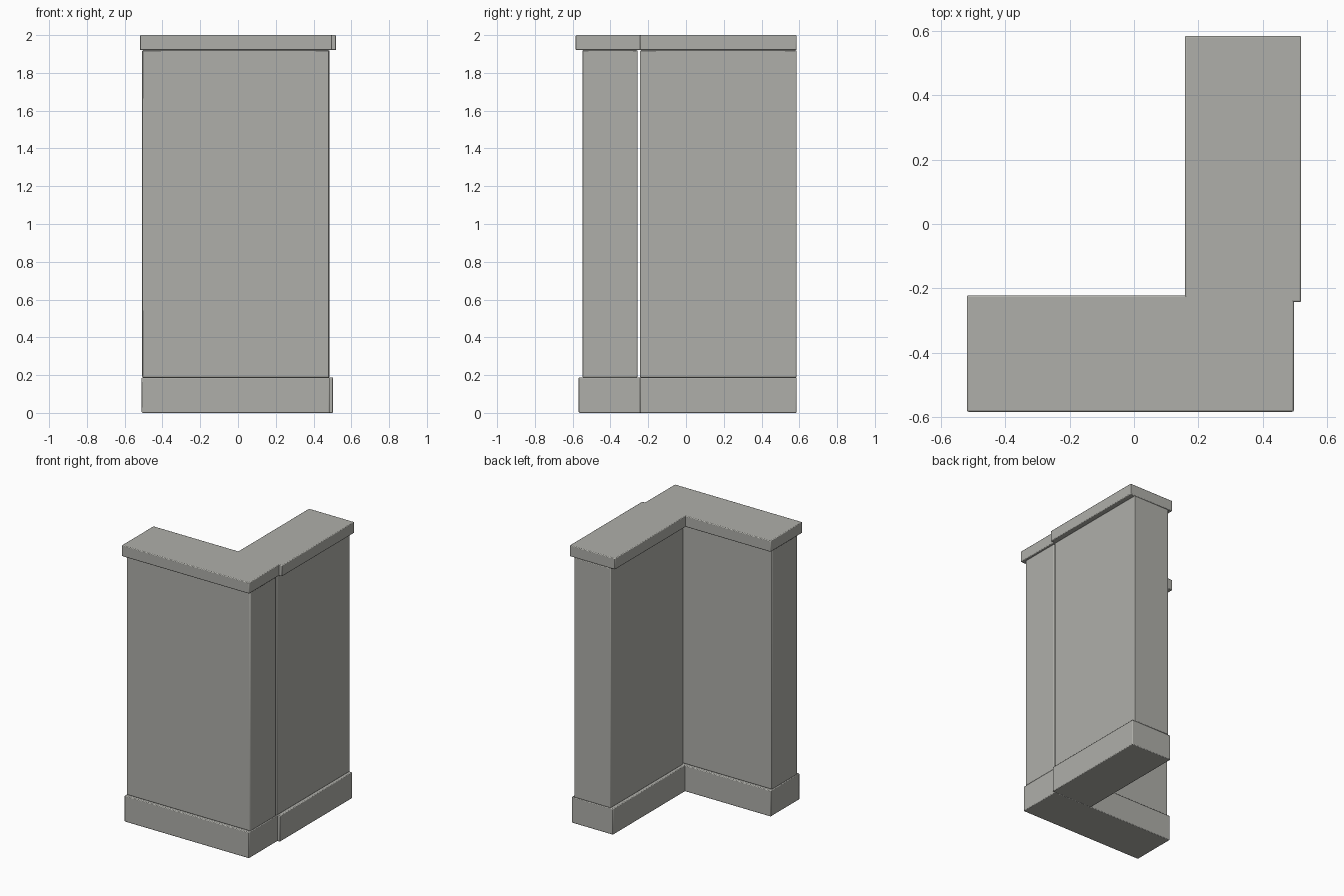
import bpy

cube = bpy.data.objects.get("Cube")
if cube:
    bpy.data.objects.remove(cube, do_unlink=True)

stone = bpy.data.materials.new("warm_grey_stone")
stone.use_nodes = True
colour = (0.43, 0.43, 0.40, 1)
stone.diffuse_color = colour
bsdf = stone.node_tree.nodes["Principled BSDF"]
bsdf.inputs["Base Color"].default_value = colour
bsdf.inputs["Roughness"].default_value = 0.8


def block(name, x, y, z, bevel=0.005):
    """Softly bevelled box spanning the given ranges."""
    bpy.ops.mesh.primitive_cube_add(size=1)
    ob = bpy.context.object
    ob.name = name
    spans = (x, y, z)
    ob.location = [(a + b) / 2 for a, b in spans]
    ob.scale = [b - a for a, b in spans]
    bpy.ops.object.transform_apply(location=False, rotation=False, scale=True)
    ob.data.materials.append(stone)
    mod = ob.modifiers.new("soft_edges", "BEVEL")
    mod.width = bevel
    mod.segments = 2
    bpy.ops.object.shade_smooth_by_angle()
    return ob


# Each layer: height range, half thickness, ends of the front wall in x
layers = {
    "base": ((0, 0.188), 0.165, (-0.51, 0.485)),
    "panel": ((0.188, 1.92), 0.146, (-0.507, 0.483)),
    "cap": ((1.92, 2.0), 0.181, (-0.52, 0.497)),
}
FRONT_Y, SIDE_X = -0.403, 0.339   # wall centre lines
SIDE_RUN = (-0.243, 0.585)        # side wall length

for part, (z, half, run) in layers.items():
    # Front wall
    block("front_wall_" + part, run, (FRONT_Y - half, FRONT_Y + half), z)
    # Side wall, meeting the front wall at the corner
    block("side_wall_" + part, (SIDE_X - half, SIDE_X + half), SIDE_RUN, z)
